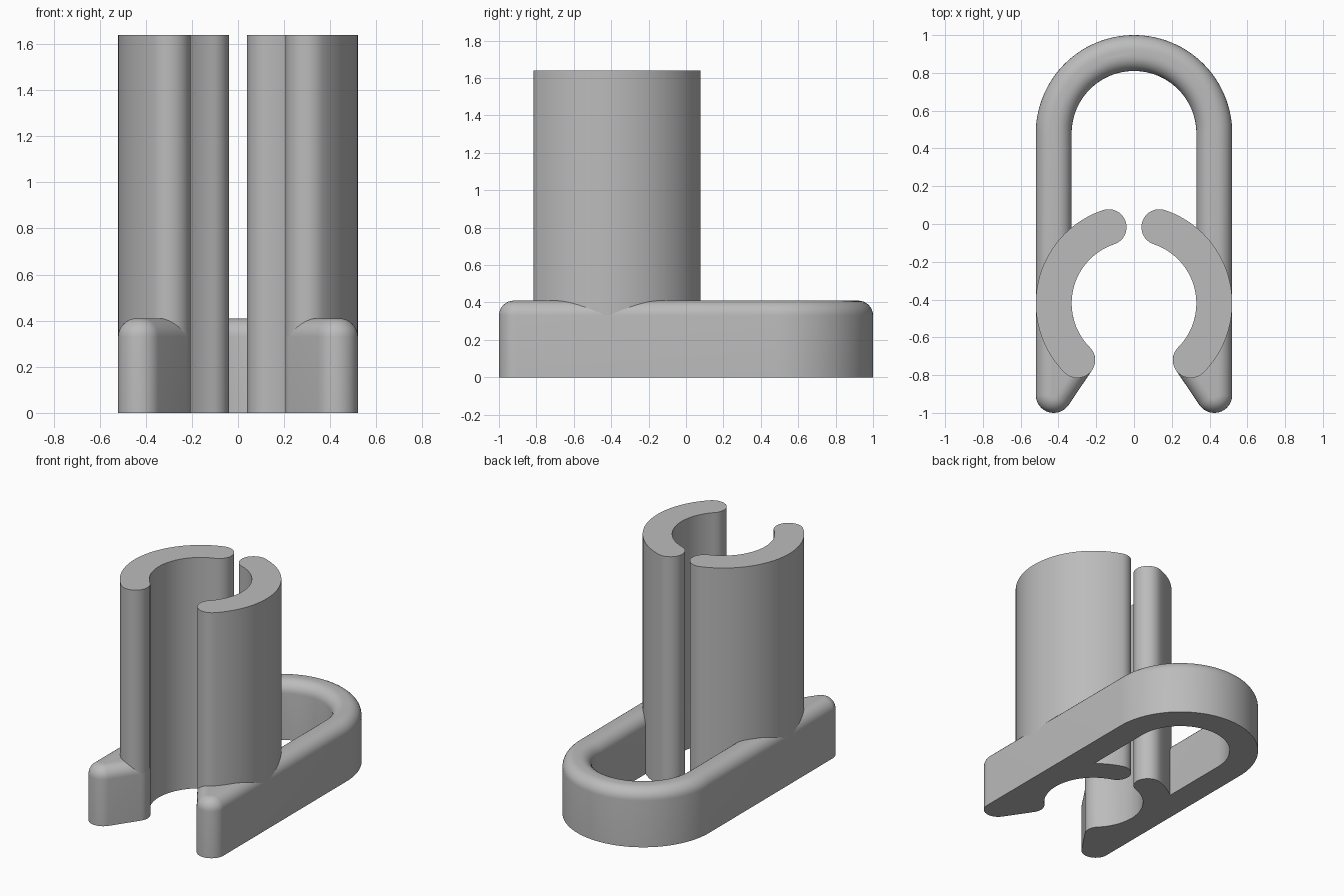
import bpy
import bmesh
from math import sin, cos, pi, radians, atan2

if "Cube" in bpy.data.objects:
    bpy.data.objects.remove(bpy.data.objects["Cube"])

grey = bpy.data.materials.new("plain_grey")
grey.use_nodes = True
grey.diffuse_color = (0.5, 0.5, 0.5, 1)
grey.node_tree.nodes["Principled BSDF"].inputs["Base Color"].default_value = (0.5, 0.5, 0.5, 1)

MID, HALF = 0.425, 0.095        # wall centreline radius and half thickness
BASE_H, FILLET, TOTAL_H = 0.41, 0.08, 1.64
ARCH_Y, RING_Y = 0.475, -0.42   # centres of the arch and of the split sleeve
LOW, HIGH = radians(-45), radians(71.6)


def arc(center, radius, a0, a1, steps, side=1):
    """Centreline points paired with their outward direction."""
    pts = []
    for i in range(steps + 1):
        a = a0 + (a1 - a0) * i / steps
        c, s = cos(a), sin(a)
        pts.append((center[0] + radius * c, center[1] + radius * s, side * c, side * s))
    return pts


def loft(name, outline, layers):
    """Stack offset copies of an outline; layers are (offset, height)."""
    bm = bmesh.new()
    rows = [[bm.verts.new((x + w * nx, y + w * ny, z)) for x, y, nx, ny in outline]
            for w, z in layers]
    n = len(outline)
    for low, high in zip(rows, rows[1:]):
        for i in range(n):
            j = (i + 1) % n
            bm.faces.new((low[i], low[j], high[j], high[i]))
    bm.faces.new(rows[0])
    bm.faces.new(rows[-1])
    bmesh.ops.remove_doubles(bm, verts=bm.verts, dist=0.00005)
    bmesh.ops.recalc_face_normals(bm, faces=bm.faces)
    mesh = bpy.data.meshes.new(name)
    bm.to_mesh(mesh)
    bm.free()
    mesh.materials.append(grey)
    obj = bpy.data.objects.new(name, mesh)
    bpy.context.collection.objects.link(obj)
    bpy.ops.object.select_all(action='DESELECT')
    obj.select_set(True)
    bpy.context.view_layer.objects.active = obj
    bpy.ops.object.shade_smooth_by_angle(angle=radians(30))
    return obj


def ring_point(a):
    return (MID * cos(a), RING_Y + MID * sin(a))


# Base: an arch with straight legs and slanted feet, rounded along the top
tip = (MID, -1 + HALF)
hook = ring_point(LOW)
slant = atan2(hook[1] - tip[1], hook[0] - tip[0]) + pi / 2 - 2 * pi
half = arc((0, ARCH_Y + 0.005), MID, pi / 2, 0, 32)
half += arc(tip, 0, 0, slant, 20)
half += arc(hook, 0, slant, LOW - pi, 12)
half += arc((0, RING_Y), MID, LOW, 0, 16, -1)
half += arc((0, ARCH_Y + 0.005), MID, 0, pi / 2, 32, -1)
mirrored = [(-x, y, -nx, ny) for x, y, nx, ny in reversed(half)]
layers = [(HALF, 0)]
for k in range(9):
    t = k / 8 * pi / 2
    layers.append((HALF - FILLET * (1 - cos(t)), BASE_H - FILLET * (1 - sin(t))))
loft("arched_base", half + mirrored[1:-1], layers)

# Split sleeve: two tall curved walls with rounded ends
wall = arc((0, RING_Y), MID, LOW, HIGH, 40)
wall += arc(ring_point(HIGH), 0, HIGH, HIGH + pi, 16)[1:]
wall += arc((0, RING_Y), MID, HIGH, LOW, 40, -1)[1:]
wall += arc(hook, 0, LOW + pi, LOW + 2 * pi, 16)[1:-1]
for name, s in (("left_sleeve_wall", 1), ("right_sleeve_wall", -1)):
    loft(name, [(s * x, y, s * nx, ny) for x, y, nx, ny in wall],
         [(HALF, 0), (HALF, TOTAL_H)])
